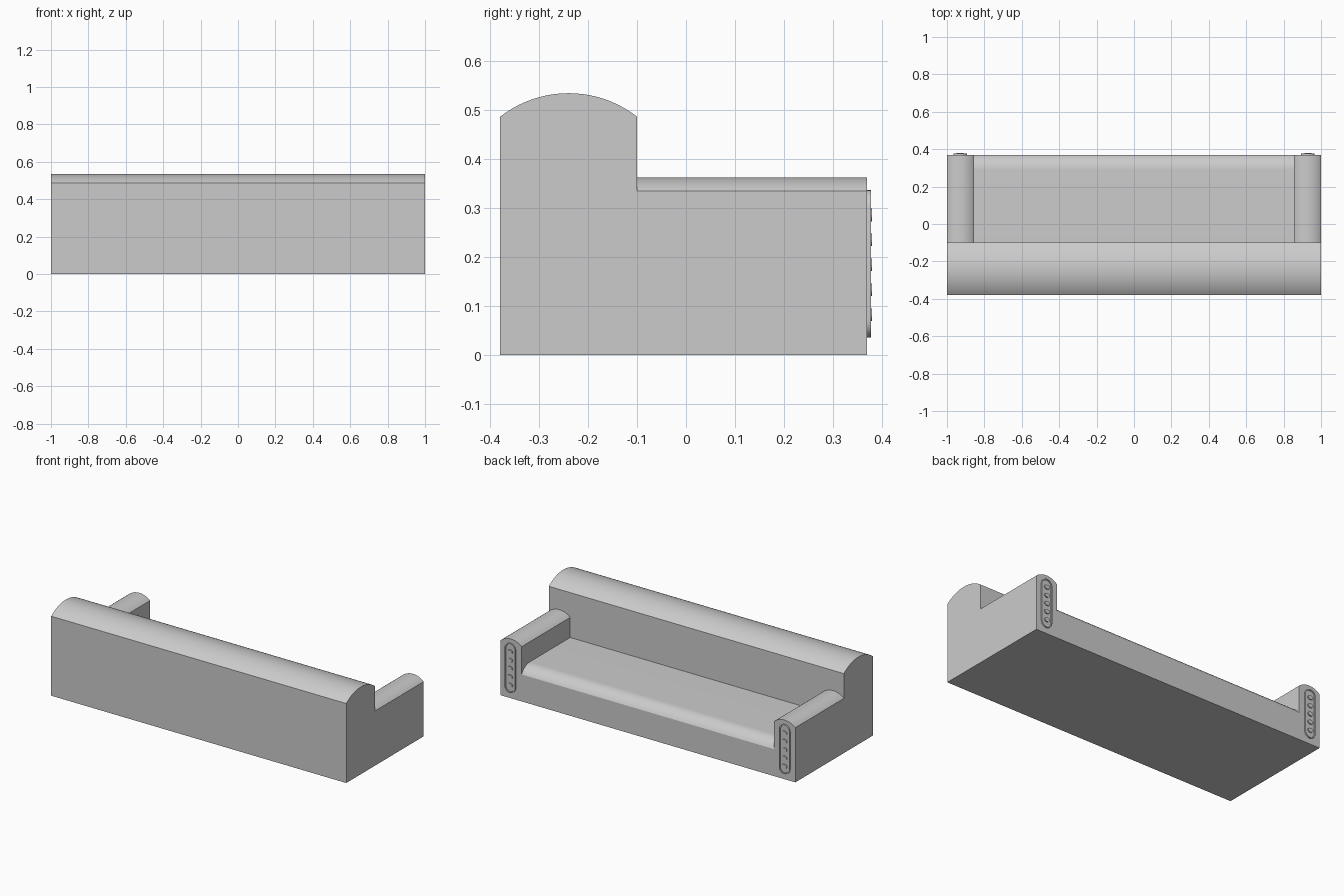
import bpy, bmesh, math

cube = bpy.data.objects.get("Cube")
if cube:
    bpy.data.objects.remove(cube)

grey = bpy.data.materials.new("upholstery grey")
grey.use_nodes = True
COLOUR = (0.6, 0.6, 0.6, 1)
grey.diffuse_color = COLOUR
grey.node_tree.nodes["Principled BSDF"].inputs["Base Color"].default_value = COLOUR

BACK, FRONT, REST = -0.38, 0.37, -0.10   # depth lines
HALF, ARM_IN = 1.0, 0.855                # width lines


def finish(name, bm):
    bmesh.ops.recalc_face_normals(bm, faces=bm.faces)
    mesh = bpy.data.meshes.new(name)
    bm.to_mesh(mesh)
    bm.free()
    mesh.materials.append(grey)
    obj = bpy.data.objects.new(name, mesh)
    bpy.context.collection.objects.link(obj)
    bpy.ops.object.select_all(action='DESELECT')
    obj.select_set(True)
    bpy.context.view_layer.objects.active = obj
    bpy.ops.object.shade_smooth_by_angle(angle=math.radians(25))
    return obj


def prism(bm, points, offset):
    """Extrude a closed outline and return its far cap."""
    face = bm.faces.new([bm.verts.new(p) for p in points])
    geom = bmesh.ops.extrude_face_region(bm, geom=[face], use_keep_orig=True)["geom"]
    bmesh.ops.translate(bm, vec=offset, verts=[v for v in geom if isinstance(v, bmesh.types.BMVert)])
    return next(f for f in geom if isinstance(f, bmesh.types.BMFace))


def crowned(a, b, edge, top, steps=20):
    """Box outline from a to b whose top is a shallow circular arc."""
    half, rise = (b - a) / 2, top - edge
    radius = (half * half + rise * rise) / (2 * rise)
    sweep = math.asin(half / radius)
    pts = [(a, 0)]
    for i in range(steps + 1):
        t = sweep * (2 * i / steps - 1)
        pts.append(((a + b) / 2 + radius * math.sin(t), top - radius + radius * math.cos(t)))
    return pts + [(b, 0)]


# Backrest across the full width
bm = bmesh.new()
prism(bm, [(-HALF, y, z) for y, z in crowned(BACK, REST, 0.487, 0.535)], (2 * HALF, 0, 0))
finish("backrest", bm)

# Seat with a rolled front edge
SEAT, RUN, DROP = 0.212, 0.08, 0.047
radius = (RUN ** 2 + DROP ** 2) / (2 * DROP)
sweep = math.asin(RUN / radius)
outline = [(REST, 0), (REST, SEAT)]
for i in range(13):
    t = sweep * i / 12
    outline.append((FRONT - RUN + radius * math.sin(t), SEAT - radius + radius * math.cos(t)))
outline.append((FRONT, 0))
bm = bmesh.new()
prism(bm, [(-ARM_IN, y, z) for y, z in outline], (2 * ARM_IN, 0, 0))
finish("seat", bm)

for side, sign in (("left", 1), ("right", -1)):
    # Armrest with a crowned top
    bm = bmesh.new()
    a, b = sorted((sign * ARM_IN, sign * HALF))
    prism(bm, [(x, REST, z) for x, z in crowned(a, b, 0.335, 0.363)], (0, FRONT - REST, 0))
    finish(side + "_armrest", bm)

    # Long rounded trim plate with a raised rim
    cx, r, low, high = sign * 0.93, 0.036, 0.035, 0.337
    bm = bmesh.new()
    pts = []
    for centre, start in ((high - r, 0), (low + r, math.pi)):
        for i in range(13):
            t = start + math.pi * i / 12
            pts.append((cx + r * math.cos(t), FRONT, centre + r * math.sin(t)))
    cap = prism(bm, pts, (0, 0.008, 0))
    bmesh.ops.inset_region(bm, faces=[cap], thickness=0.007)
    bmesh.ops.inset_region(bm, faces=[cap], thickness=0.001)
    bmesh.ops.translate(bm, vec=(0, -0.004, 0), verts=cap.verts)
    finish(side + "_trim_plate", bm)

    # Five plain studs on the plate
    bm = bmesh.new()
    for k in range(5):
        z = 0.082 + 0.051 * k
        ring = [(cx + 0.018 * math.cos(i * math.pi / 8), FRONT + 0.003,
                 z + 0.013 * math.sin(i * math.pi / 8)) for i in range(16)]
        prism(bm, ring, (0, 0.007, 0))
    finish(side + "_studs", bm)
